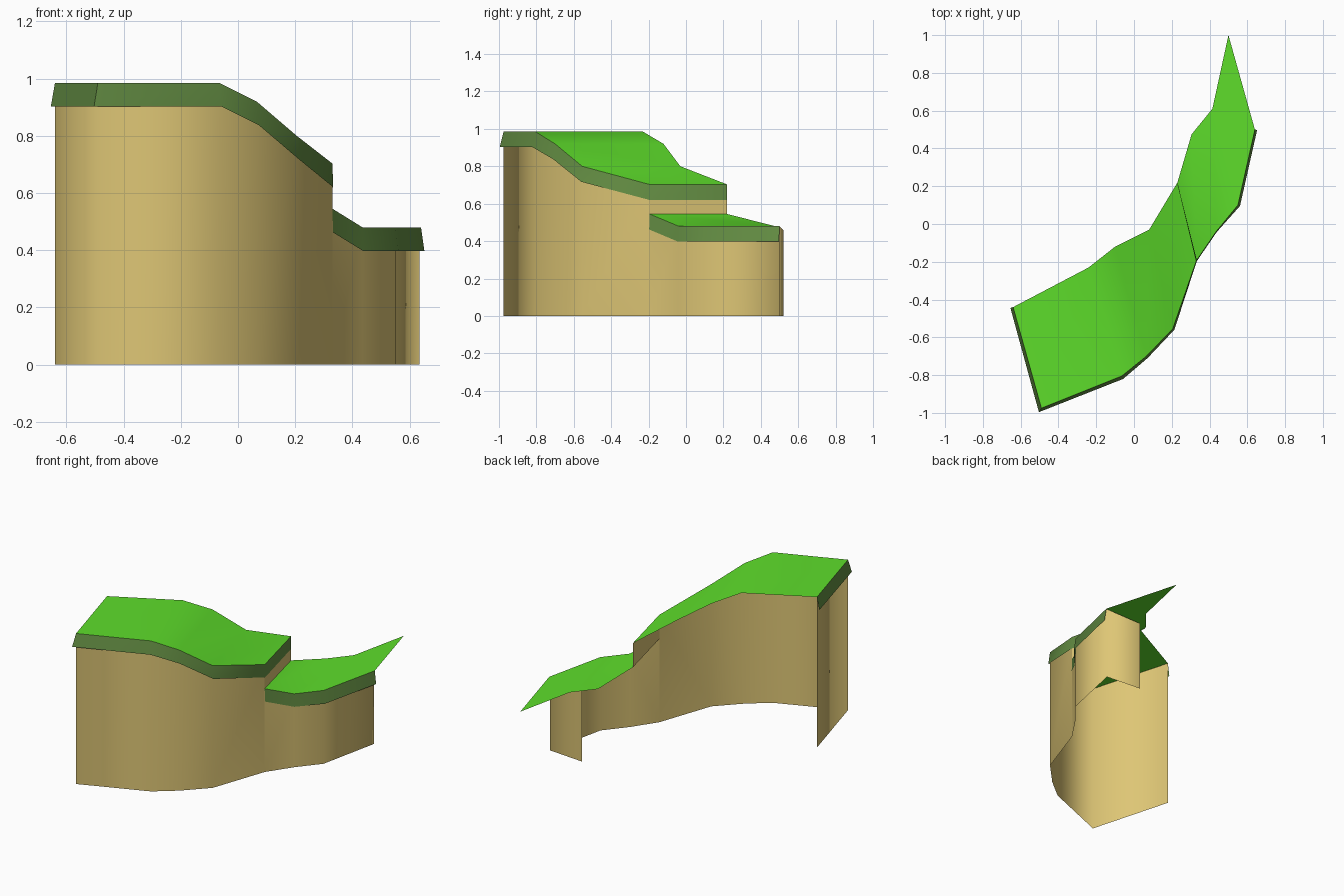
import bpy, bmesh, math
from mathutils import Vector

if "Cube" in bpy.data.objects:
    bpy.data.objects.remove(bpy.data.objects["Cube"])


def material(name, rgb):
    m = bpy.data.materials.new(name)
    m.diffuse_color = (*rgb, 1)
    m.use_nodes = True
    m.node_tree.nodes["Principled BSDF"].inputs["Base Color"].default_value = m.diffuse_color
    return m


GRASS = material("bright grass green", (0.112, 0.73, 0.024))
LIP = material("dull moss green", (0.13, 0.275, 0.058))
SAND = material("sandstone", (0.73, 0.565, 0.178))


def ribbons(name, pairs, mat, angle):
    """Join several quad strips, each between a lower/front row and an upper/back row."""
    bm = bmesh.new()
    for low, high in pairs:
        a = [bm.verts.new(p) for p in low]
        b = [bm.verts.new(p) for p in high]
        for i in range(len(a) - 1):
            bm.faces.new((a[i], a[i + 1], b[i + 1], b[i]))
    bmesh.ops.remove_doubles(bm, verts=bm.verts[:], dist=0.0005)
    me = bpy.data.meshes.new(name)
    bm.to_mesh(me)
    bm.free()
    me.materials.append(mat)
    ob = bpy.data.objects.new(name, me)
    bpy.context.collection.objects.link(ob)
    bpy.ops.object.select_all(action='DESELECT')
    ob.select_set(True)
    bpy.context.view_layer.objects.active = ob
    bpy.ops.object.shade_smooth_by_angle(angle=math.radians(angle))
    return ob


def lip(rim, flare, drop=0.083):
    """Lower row of the turf lip: the rim dropped and pushed outward by flare."""
    out = []
    for i, p in enumerate(rim):
        t = Vector(rim[min(i + 1, len(rim) - 1)]) - Vector(rim[max(i - 1, 0)])
        n = Vector((t.y, -t.x, 0)).normalized()
        out.append(Vector(p) + n * flare[i] - Vector((0, 0, drop)))
    return out


# Turf outlines: front and back edges of each terrace
up_z = (0.985, 0.985, 0.92, 0.80, 0.703)
up_front = [(-0.49, -0.975, up_z[0]), (-0.065, -0.805, up_z[1]), (0.065, -0.70, up_z[2]),
            (0.205, -0.555, up_z[3]), (0.33, -0.195, up_z[4])]
up_back = [(-0.64, -0.44, up_z[0]), (-0.24, -0.23, up_z[1]), (-0.10, -0.12, up_z[2]),
           (0.08, -0.03, up_z[3]), (0.23, 0.22, up_z[4])]
low_front = [(0.33, -0.195, 0.545), (0.435, -0.04, 0.48), (0.55, 0.10, 0.48), (0.64, 0.50, 0.48)]
low_back = [(0.23, 0.22, 0.545), (0.305, 0.475, 0.48), (0.415, 0.61, 0.48), (0.50, 1.0, 0.48)]
up_rim = [up_back[0]] + up_front + [up_back[-1]]

# Turf tops
ribbons("upper_turf", [(up_front, up_back)], GRASS, 40)
ribbons("lower_turf", [(low_front, low_back)], GRASS, 40)

# Hanging lips around the turf
ribbons("upper_lip", [(lip(up_rim, (0.015, 0.025, 0.017, 0.012, 0.01, 0.003, 0.0)), up_rim)],
        LIP, 40)
ribbons("lower_lip", [(lip(low_front, (0.003, 0.004, 0.012, 0.012)), low_front)], LIP, 40)


def ground(row):
    return [(x, y, 0) for x, y, z in row]


# Cliff wall, open at the back, with a short return at the right end
wall_up = up_rim[:-1]
wall_low = low_front[:-1] + [(0.635, 0.50, 0.478), (0.39, 0.52, 0.46)]
ribbons("cliff_wall", [(ground(wall_up), wall_up), (ground(wall_low), wall_low)], SAND, 180)

# Riser between the two terraces
ribbons("terrace_riser", [((low_front[0], low_back[0]), (up_front[-1], up_back[-1]))], SAND, 30)
